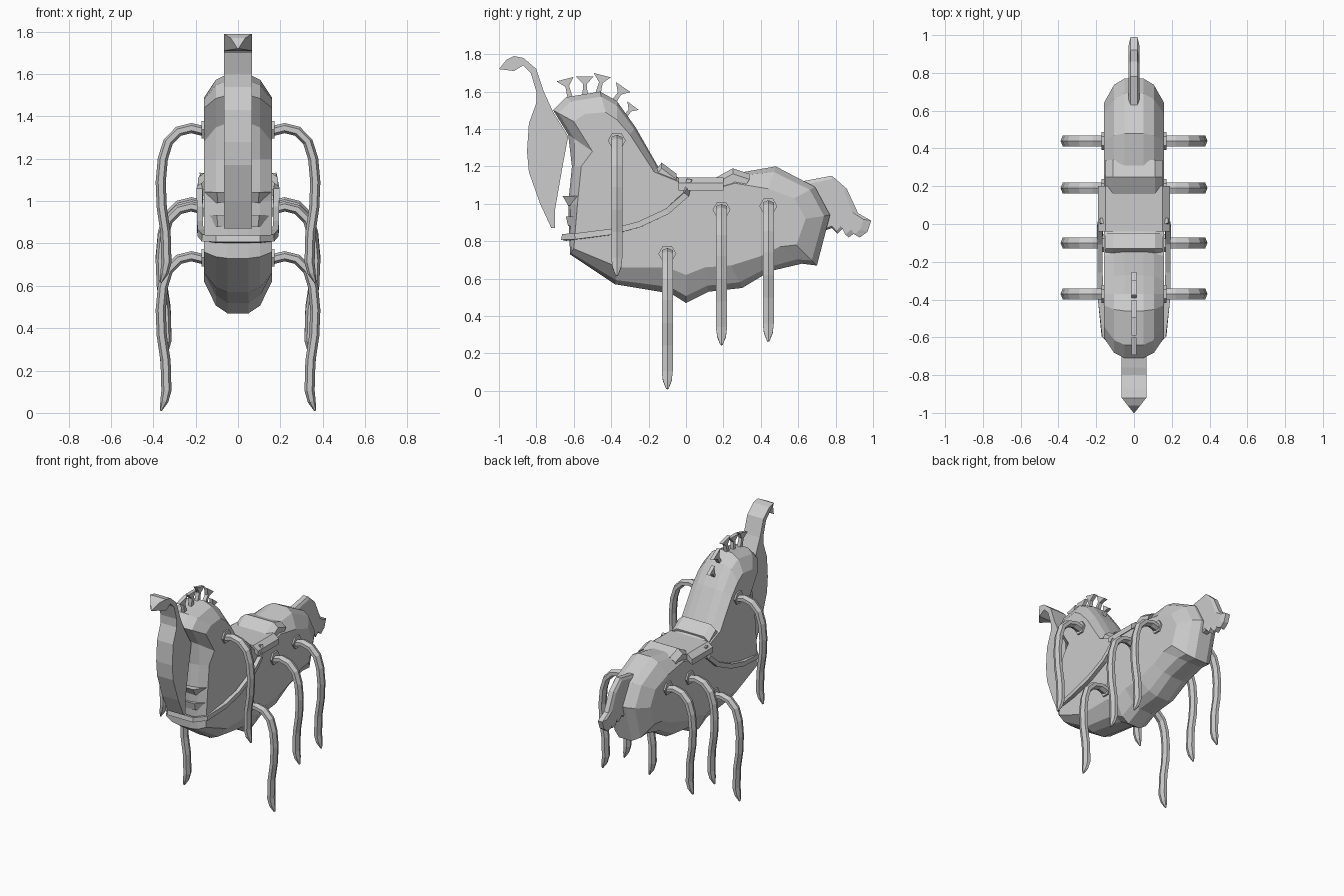
import bpy
import bmesh
from math import cos, sin, pi, atan2
from mathutils import Vector

if "Cube" in bpy.data.objects:
    bpy.data.objects.remove(bpy.data.objects["Cube"])

grey = bpy.data.materials.new("pale grey")
grey.use_nodes = True
colour = (0.6, 0.6, 0.6, 1)
grey.diffuse_color = colour
grey.node_tree.nodes["Principled BSDF"].inputs["Base Color"].default_value = colour


def loft(name, rings, closed=False):
    """Skin a list of equal-length rings and cap the ends."""
    bm = bmesh.new()
    rows = [[bm.verts.new(p) for p in ring] for ring in rings]
    for a, b in zip(rows, rows[1:]):
        for i in range(len(a)):
            j = (i + 1) % len(a)
            bm.faces.new((a[i], a[j], b[j], b[i]))
    bm.faces.new(rows[0][::-1])
    bm.faces.new(rows[-1])
    bmesh.ops.recalc_face_normals(bm, faces=bm.faces)
    mesh = bpy.data.meshes.new(name)
    bm.to_mesh(mesh)
    bm.free()
    mesh.materials.append(grey)
    obj = bpy.data.objects.new(name, mesh)
    bpy.context.collection.objects.link(obj)
    return obj


def slab(name, outer, inner, layers):
    """Side profile swept across x; each layer is (half width, blend to outer)."""
    steps = [(-x, t) for x, t in layers] + [(x, t) for x, t in reversed(layers)]
    rings = []
    for x, t in steps:
        rings.append([(x, a[0] * t + b[0] * (1 - t), a[1] * t + b[1] * (1 - t))
                      for a, b in zip(outer, inner)])
    return loft(name, rings)


def sweep(name, path, up, section, scales=None):
    """Sweep a section along a path; section is (side, up) offsets."""
    path = [Vector(p) for p in path]
    rings = []
    for i, p in enumerate(path):
        d = (path[min(i + 1, len(path) - 1)] - path[max(i - 1, 0)]).normalized()
        side = d.cross(Vector(up)).normalized()
        top = side.cross(d)
        s = scales[i] if scales else 1
        rings.append([p + side * u * s + top * v * s for u, v in section])
    return loft(name, rings)


# Body: flat flanks with faceted, rounded edges; (outer y, z, inner y, z)
body = [
    (-.62, .73, -.60, .76), (-.63, 1.0, -.58, 1.0), (-.61, 1.2, -.56, 1.2),
    (-.63, 1.37, -.50, 1.28), (-.71, 1.5, -.60, 1.44), (-.64, 1.57, -.54, 1.48),
    (-.46, 1.6, -.43, 1.49), (-.37, 1.55, -.37, 1.45), (-.27, 1.41, -.30, 1.37),
    (-.15, 1.2, -.17, 1.17), (-.02, 1.13, -.02, 1.11), (.19, 1.11, .19, 1.09),
    (.25, 1.16, .26, 1.11), (.48, 1.2, .44, 1.08), (.69, 1.09, .58, 1.03),
    (.77, .94, .64, .92), (.7, .67, .59, .78), (.62, .68, .5, .77),
    (.45, .64, .4, .72), (.3, .55, .24, .67), (.12, .53, .1, .66),
    (0, .47, 0, .62), (-.08, .52, -.1, .66), (-.38, .57, -.36, .66)]
slab("body", [p[:2] for p in body], [p[2:] for p in body],
     [(.16, 0), (.105, .75), (.05, 1)])

# Face shield with a forward-curling horn
shield = [(-1, 1.72), (-.96, 1.77), (-.92, 1.79), (-.87, 1.78), (-.8, 1.72),
          (-.76, 1.6), (-.71, 1.49), (-.63, 1.36), (-.66, 1.2), (-.7, .97),
          (-.7, .87), (-.72, .87), (-.78, 1.0), (-.84, 1.17), (-.85, 1.28),
          (-.84, 1.43), (-.8, 1.54), (-.8, 1.6), (-.83, 1.7), (-.87, 1.74),
          (-.92, 1.71)]
loft("face_shield", [[(s * min(.065, (y + 1) * .8 + .002), y, z) for y, z in shield]
                     for s in (-1, 1)])

# Tail fin with a ragged lower edge
fin = [(.62, 1.12), (.78, 1.15), (.86, 1.08), (.92, .95), (.99, .91), (.97, .85),
       (.93, .82), (.91, .85), (.87, .82), (.84, .87), (.81, .84), (.78, .87),
       (.72, .85), (.64, .95)]
slab("tail_fin", fin, [(.78 + (y - .78) * .8, .98 + (z - .98) * .9) for y, z in fin],
     [(.028, 0), (.018, 1)])

# Flared crest spikes fanned over the head
for i, (y, z, lean) in enumerate([(-.62, 1.57, -.25), (-.54, 1.58, 0), (-.47, 1.59, .25),
                                  (-.39, 1.54, .6), (-.33, 1.46, .65)]):
    size = 1 if i < 4 else .8
    shape = [(-.014, 0), (-.01, .06), (-.05, .1), (.045, .1), (.01, .06), (.014, 0)]
    pts = [(y + size * (u * cos(lean) + v * sin(lean)),
            z + size * (v * cos(lean) - u * sin(lean))) for u, v in shape]
    loft(f"crest_spike_{i + 1}", [[(x, *p) for p in pts] for x in (-.013, .013)])

# Back plates: a nape barb, a saddle ridge and a rump collar
plates = {
    "nape_barb": (.11, [(-.17, 1.17), (-.13, 1.22), (-.05, 1.16), (-.06, 1.12)]),
    "saddle_plate": (.15, [(-.04, 1.10), (-.04, 1.14), (.2, 1.14), (.2, 1.1)]),
    "rump_collar": (.11, [(.16, 1.14), (.25, 1.19), (.34, 1.16), (.3, 1.1)])}
for name, (half, pts) in plates.items():
    low = [(y, z - .03) for y, z in pts]
    slab(name, pts, low, [(half + .04, 0), (half, 1)])

# Chest bands, lapping around the front edge
for i, (z, reach) in enumerate([(1.03, .03), (.92, .012)]):
    outline = [(-.158, -.47), (-.155, -.58), (-.1, -.63 - reach), (.1, -.63 - reach),
               (.155, -.58), (.158, -.47)]
    loft(f"chest_band_{i + 1}", [[(x, y, z + .012) for x, y in outline],
                                 [(x * .95, y + reach, z - .04) for x, y in outline]])

# Harness strap rising from the chest to the saddle
half_path = [(.1, -.65, .82), (.155, -.59, .825), (.175, -.4, .85), (.178, -.25, .89),
             (.178, -.1, .96), (.178, 0, 1.05), (.165, .015, 1.13)]
strap = [(-x, y, z) for x, y, z in reversed(half_path)] + half_path
sweep("harness_strap", strap, (0, .2, 1),
      [(-.012, -.016), (.016, -.016), (.016, .016), (-.012, .016)])

# Arched legs, all alike, each with a hexagonal socket
leg_path = [(.14, -.065), (.22, -.045), (.28, -.06), (.33, -.11), (.355, -.19),
            (.365, -.3), (.36, -.42), (.342, -.54), (.338, -.68), (.348, -.73), (.365, -.775)]
hexagon = [(cos(k * pi / 3), sin(k * pi / 3)) for k in range(6)]
for i, (y, top) in enumerate([(-.37, 1.39), (-.1, .785), (.19, 1.02), (.44, 1.04)]):
    for side, s in (("left", 1), ("right", -1)):
        path = [(s * x, y, top + z) for x, z in leg_path]
        sweep(f"{side}_leg_{i + 1}", path, (0, 1, 0),
              [(a * .024, b * .034) for a, b in hexagon], [1] * 9 + [.8, .2])
        loft(f"{side}_leg_socket_{i + 1}",
             [[(s * x, y + a * .048, top - .052 + b * .048) for a, b in hexagon]
              for x in (.14, .172)])
